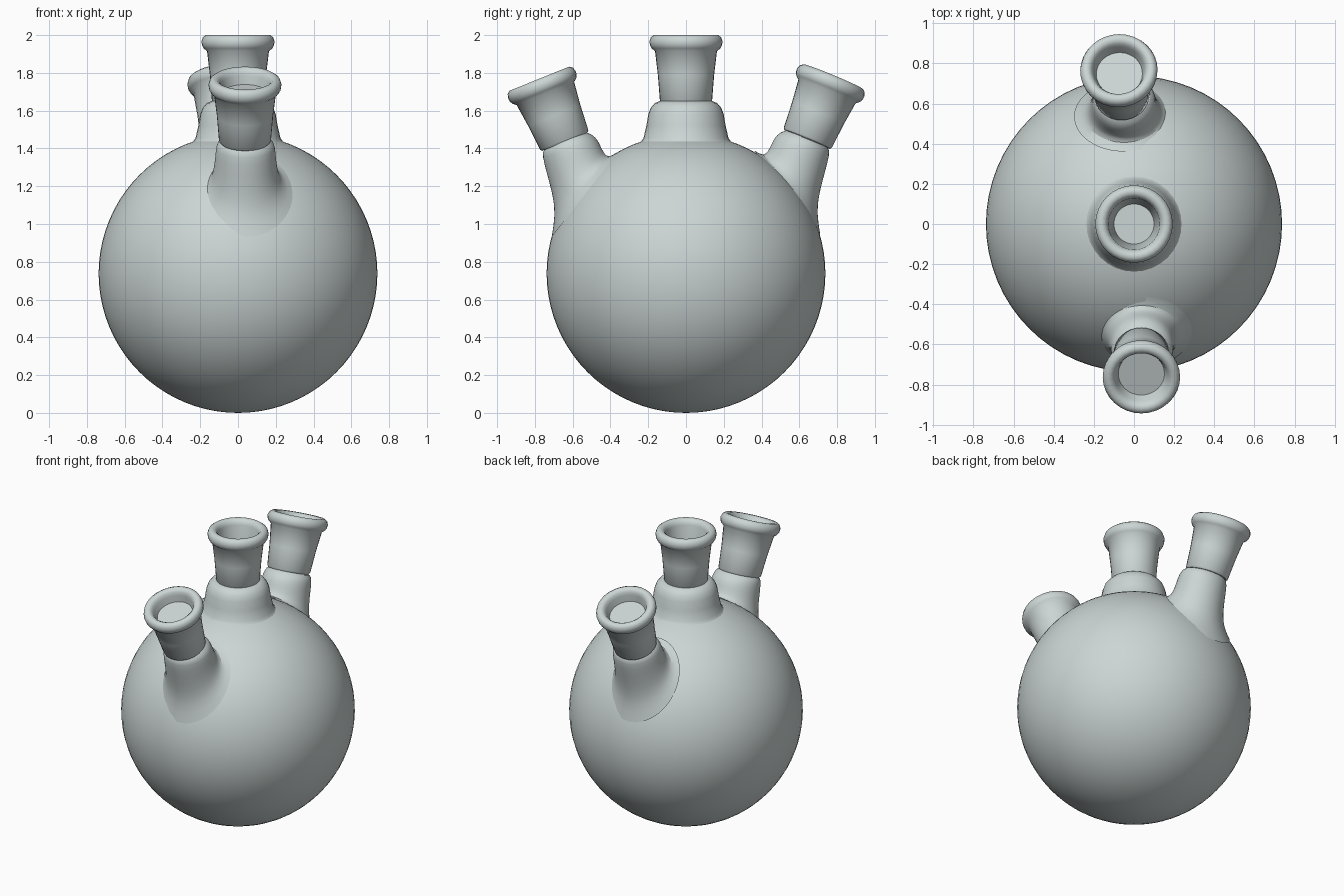
import bpy, bmesh, math
from mathutils import Vector

old = bpy.data.objects.get("Cube")
if old:
    bpy.data.objects.remove(old, do_unlink=True)

SEGMENTS = 32
RADIUS = 0.738

glass = bpy.data.materials.new("pale grey green glass")
glass.use_nodes = True
glass.diffuse_color = (0.60, 0.67, 0.66, 1)
glass.node_tree.nodes["Principled BSDF"].inputs["Base Color"].default_value = glass.diffuse_color


def finish(name, bm):
    """Turn a bmesh into a smooth shaded object with sharp corners kept."""
    bmesh.ops.recalc_face_normals(bm, faces=bm.faces)
    mesh = bpy.data.meshes.new(name)
    bm.to_mesh(mesh)
    bm.free()
    mesh.materials.append(glass)
    mesh.shade_smooth()
    mesh.set_sharp_from_angle(angle=math.radians(50))
    obj = bpy.data.objects.new(name, mesh)
    bpy.context.collection.objects.link(obj)
    return obj


def loft(name, rings, cap_start=False, cap_end=False):
    """Skin rings given as (centre, first half axis, second half axis)."""
    bm = bmesh.new()
    loops = []
    for centre, u, v in rings:
        angles = [math.tau * i / SEGMENTS for i in range(SEGMENTS)]
        loops.append([bm.verts.new(centre + u * math.cos(a) + v * math.sin(a)) for a in angles])
    for low, high in zip(loops, loops[1:]):
        for i in range(SEGMENTS):
            j = (i + 1) % SEGMENTS
            bm.faces.new((low[i], low[j], high[j], high[i]))
    if cap_start:
        bm.faces.new(loops[0])
    if cap_end:
        bm.faces.new(loops[-1])
    return finish(name, bm)


def revolve(name, profile, **caps):
    """Turn (radius, height) points about the z axis."""
    rings = [(Vector((0, 0, z)), Vector((r, 0, 0)), Vector((0, r, 0))) for r, z in profile]
    return loft(name, rings, **caps)


# Round body
bm = bmesh.new()
bmesh.ops.create_uvsphere(bm, u_segments=64, v_segments=40, radius=RADIUS)
body = finish("round_body", bm)
body.location.z = RADIUS

# Collar of the middle neck
revolve("middle_collar", [
    (0.29, 1.405), (0.245, 1.425), (0.225, 1.455), (0.21, 1.52), (0.2, 1.58),
    (0.187, 1.615), (0.165, 1.64), (0.14, 1.65)], cap_end=True)

# Tapered socket with a rolled lip and a recess
OUTSIDE = [(0.13, -0.01), (0.138, 0), (0.149, 0.14), (0.164, 0.265), (0.182, 0.28),
           (0.191, 0.297), (0.193, 0.317), (0.186, 0.338), (0.17, 0.35),
           (0.15, 0.348), (0.136, 0.335), (0.128, 0.315)]


def socket(name, location, tilt, lean, floor):
    obj = revolve(name, OUTSIDE + [floor], cap_start=True, cap_end=True)
    obj.location = location
    obj.rotation_euler = (math.radians(tilt), math.radians(lean), 0)


socket("middle_socket", (0, 0, 1.65), 0, 0, (0.1, 0.01))
socket("front_socket", (0.037, -0.645, 1.445), 22, 0, (0.115, 0.27))
socket("back_socket", (-0.06, 0.645, 1.457), -22.5, -3, (0.115, 0.27))

# Side collars: outer point, inner point (outward, up) and half width per ring
STATIONS = [
    ((0.70, 1.42), (0.58, 1.47), 0.07),
    ((0.757, 1.40), (0.53, 1.495), 0.14),
    ((0.762, 1.36), (0.475, 1.46), 0.157),
    ((0.735, 1.26), (0.455, 1.42), 0.162),
    ((0.705, 1.15), (0.435, 1.375), 0.172),
    ((0.692, 1.05), (0.41, 1.35), 0.195),
    ((0.712, 0.93), (0.36, 1.38), 0.25),
]


def side_collar(name, x, side, lift):
    rings = []
    for (oy, oz), (iy, iz), half_width in STATIONS:
        outer = Vector((x, side * oy, oz + lift))
        inner = Vector((x, side * iy, iz + lift))
        rings.append(((outer + inner) / 2, Vector((half_width, 0, 0)), (outer - inner) / 2))
    obj = loft(name, rings, cap_start=True)
    smooth = obj.modifiers.new("smooth", "SUBSURF")
    smooth.levels = smooth.render_levels = 1


side_collar("front_collar", 0.04, -1, 0)
side_collar("back_collar", -0.05, 1, 0.01)
